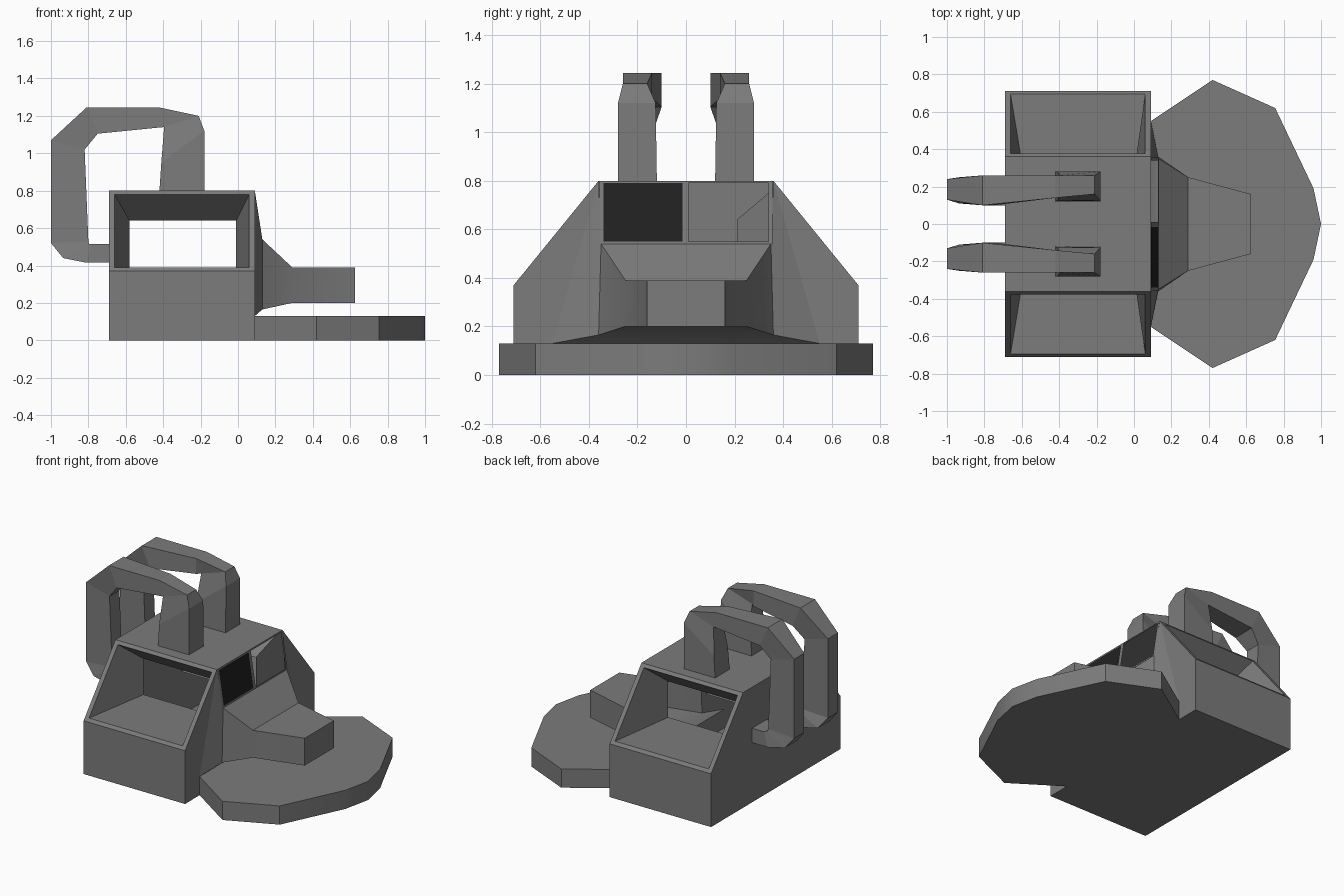
import bpy, bmesh, math
from mathutils import Vector

cube = bpy.data.objects.get("Cube")
if cube:
    bpy.data.objects.remove(cube)


def material(name, rgb):
    m = bpy.data.materials.new(name)
    m.use_nodes = True
    m.diffuse_color = (*rgb, 1)
    m.node_tree.nodes["Principled BSDF"].inputs["Base Color"].default_value = (*rgb, 1)
    return m


GREY = material("grey plastic", (0.2, 0.2, 0.2))
DARK = material("dark glass", (0.015, 0.015, 0.015))


def face(bm, pts):
    return bm.faces.new([bm.verts.new(p) for p in pts])


def band(bm, a, b):
    """Quads joining two closed loops of equal length."""
    for i in range(len(a)):
        j = (i + 1) % len(a)
        face(bm, (a[i], a[j], b[j], b[i]))


def finish(bm, name, mat=GREY, smooth=False, outward=True):
    bmesh.ops.remove_doubles(bm, verts=bm.verts[:], dist=0.0005)
    if outward:
        bmesh.ops.recalc_face_normals(bm, faces=bm.faces[:])
    mesh = bpy.data.meshes.new(name)
    bm.to_mesh(mesh)
    bm.free()
    mesh.materials.append(mat)
    ob = bpy.data.objects.new(name, mesh)
    bpy.context.collection.objects.link(ob)
    if smooth:
        bpy.ops.object.select_all(action='DESELECT')
        ob.select_set(True)
        bpy.context.view_layer.objects.active = ob
        bpy.ops.object.shade_smooth_by_angle(angle=math.radians(30))
    return ob


# Cabin shell: back wall, floor, roof, sides and sloping window frames
BACK, FRONT = -0.69, 0.09
WIDE, EAVE, ROOF_W, ROOF = 0.71, 0.37, 0.36, 0.8


def slope_y(z):
    return WIDE - (z - EAVE) * (WIDE - ROOF_W) / (ROOF - EAVE)


def rect(x0, x1, z0, z1, yfun):
    return [(x, yfun(z), z) for x, z in ((x0, z0), (x1, z0), (x1, z1), (x0, z1))]


bm = bmesh.new()
outline = [(WIDE, 0), (WIDE, EAVE), (ROOF_W, ROOF), (-ROOF_W, ROOF), (-WIDE, EAVE), (-WIDE, 0)]
face(bm, [(BACK, y, z) for y, z in outline])
for i in (0, 2, 4, 5):
    (ya, za), (yb, zb) = outline[i], outline[(i + 1) % 6]
    face(bm, ((BACK, ya, za), (BACK, yb, zb), (FRONT, yb, zb), (FRONT, ya, za)))
for s in (1, -1):
    # window frame, and funnel leading into the hollow cabin
    frame = rect(BACK, FRONT, EAVE, ROOF, lambda z: s * slope_y(z))
    hole = rect(-0.66, 0.06, 0.39, 0.78, lambda z: s * slope_y(z))
    inner = rect(-0.58, -0.01, 0.39, 0.64, lambda z: s * 0.21)
    band(bm, frame, hole)
    band(bm, hole, inner)
    # front wall beside the nose
    cheek = [(ROOF_W, ROOF), (WIDE, EAVE), (WIDE, 0), (0.55, 0), (0.55, 0.13)]
    face(bm, [(FRONT, s * y, z) for y, z in cheek])
finish(bm, "cabin")

# Nose: four sections running forward, open behind and at the windshield
sections = [(0.09, 0.36, 0.8, 0.55, 0.13), (0.13, 0.35, 0.54, 0.36, 0.165),
            (0.29, 0.25, 0.39, 0.25, 0.2), (0.625, 0.16, 0.39, 0.16, 0.2)]
loops = [[(x, -yt, zt), (x, yt, zt), (x, yb, zb), (x, -yb, zb)] for x, yt, zt, yb, zb in sections]
bm = bmesh.new()
for n, (a, b) in enumerate(zip(loops, loops[1:])):
    for i in range(4):
        j = (i + 1) % 4
        if n or i:
            face(bm, (a[i], a[j], b[j], b[i]))
face(bm, loops[-1])
finish(bm, "nose", smooth=True)


# Windshield: frame with two openings, dark glass in one of them
def shield(y, z):
    return (0.09 + (0.8 - z) * 0.04 / 0.26, y, z)


bm, glass = bmesh.new(), bmesh.new()
ys = [-0.357, -0.34, -0.015, 0.01, 0.34, 0.357]
zs = [0.54, 0.55, 0.79, 0.8]
for i in range(5):
    for j in range(3):
        y0, y1, z0, z1 = ys[i], ys[i + 1], zs[j], zs[j + 1]
        quad = [shield(y0, z0), shield(y1, z0), shield(y1, z1), shield(y0, z1)]
        if j == 1 and i == 1:
            face(glass, quad)
        elif not (j == 1 and i == 3):
            face(bm, quad)
finish(bm, "windshield_frame", outward=False)
finish(glass, "windshield_glass", DARK, outward=False)

# Platform: faceted plate in front of the cabin
half = [(0.09, 0.55), (0.42, 0.77), (0.755, 0.62), (0.96, 0.19)]
plan = half + [(1.0, 0)] + [(x, -y) for x, y in reversed(half)]
bm = bmesh.new()
low, high = ([(x, y, z) for x, y in plan] for z in (0, 0.13))
face(bm, low)
face(bm, high)
band(bm, low, high)
finish(bm, "platform", smooth=True)

# Pipes: a bent arm on each side, from roof to back wall
# each row: outer x, outer z, inner x, inner z, near y, far y
rows = [(-0.18, 0.8, -0.42, 0.8, 0.12, 0.28), (-0.18, 1.12, -0.41, 0.95, 0.125, 0.28),
        (-0.21, 1.2, -0.395, 1.14, 0.16, 0.26), (-0.42, 1.245, -0.42, 1.138, 0.14, 0.26),
        (-0.81, 1.245, -0.75, 1.105, 0.1, 0.26), (-1.0, 1.07, -0.82, 1.02, 0.13, 0.24),
        (-1.0, 0.52, -0.8, 0.53, 0.13, 0.24), (-0.935, 0.44, -0.795, 0.515, 0.11, 0.25),
        (-0.81, 0.415, -0.78, 0.515, 0.1, 0.26), (-0.69, 0.415, -0.69, 0.515, 0.1, 0.26)]
for s, name in ((1, "pipe_back"), (-1, "pipe_front")):
    bm = bmesh.new()
    rings = [[(ox, s * n, oz), (ox, s * f, oz), (ix, s * f, iz), (ix, s * n, iz)]
             for ox, oz, ix, iz, n, f in rows]
    for a, b in zip(rings, rings[1:]):
        band(bm, a, b)
    face(bm, rings[0])
    face(bm, rings[-1])
    finish(bm, name)
